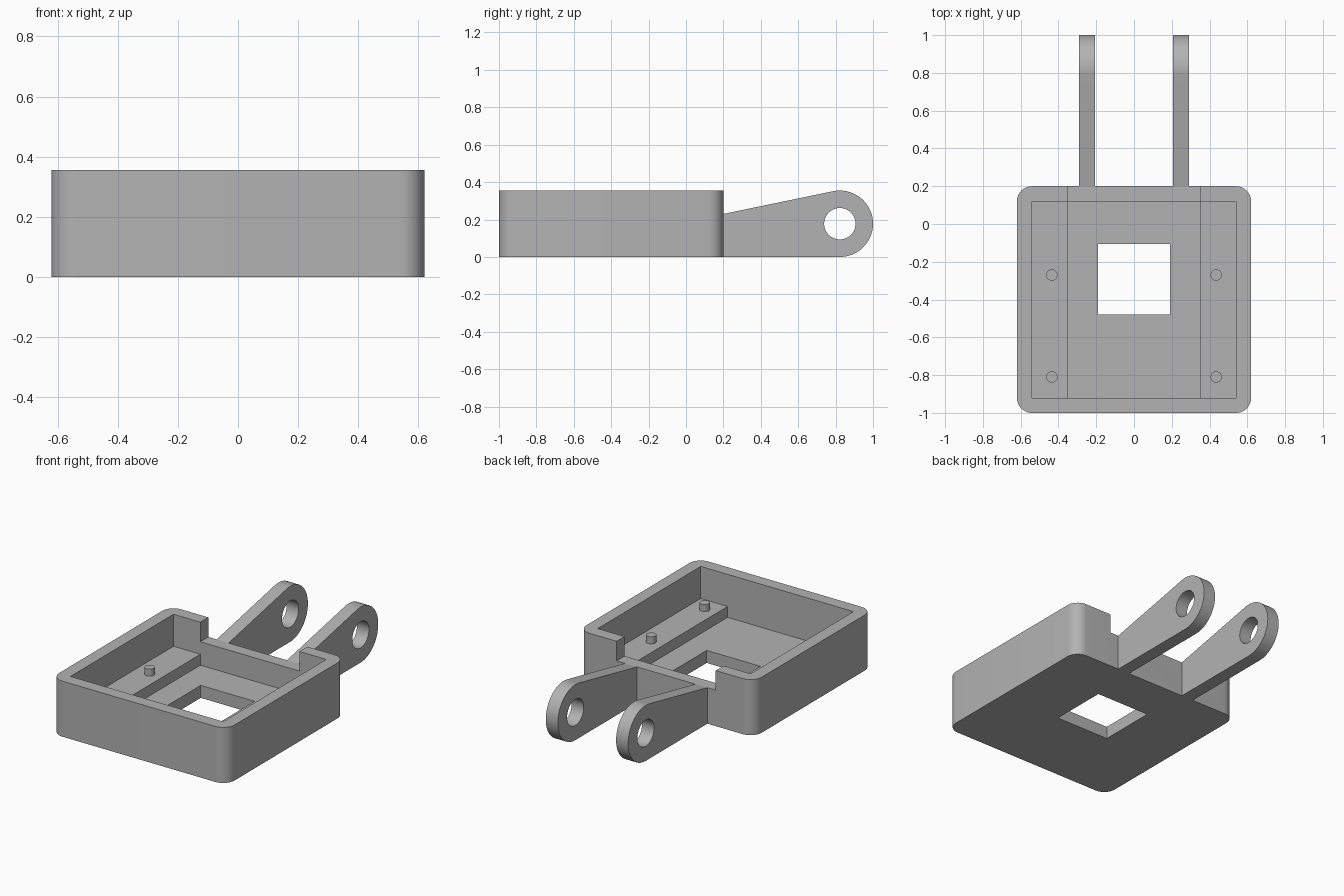
import bpy, bmesh, math
from mathutils import Matrix

cube = bpy.data.objects.get("Cube")
if cube:
    bpy.data.objects.remove(cube, do_unlink=True)

grey = bpy.data.materials.new("plain grey")
grey.use_nodes = True
GREY = (0.45, 0.45, 0.45, 1)
grey.diffuse_color = GREY
grey.node_tree.nodes["Principled BSDF"].inputs["Base Color"].default_value = GREY


def prism(name, outline, low, high, axis="Z"):
    """Extrude an outline: (x, y) along z, or (y, z) along x."""
    def place(p, h):
        return (p[0], p[1], h) if axis == "Z" else (h, p[0], p[1])
    bm = bmesh.new()
    face = bm.faces.new([bm.verts.new(place(p, low)) for p in outline])
    result = bmesh.ops.extrude_face_region(bm, geom=[face])
    shift = (0, 0, high - low) if axis == "Z" else (high - low, 0, 0)
    moved = [v for v in result["geom"] if isinstance(v, bmesh.types.BMVert)]
    bmesh.ops.translate(bm, verts=moved, vec=shift)
    bmesh.ops.recalc_face_normals(bm, faces=bm.faces[:])
    mesh = bpy.data.meshes.new(name)
    bm.to_mesh(mesh)
    bm.free()
    mesh.materials.append(grey)
    obj = bpy.data.objects.new(name, mesh)
    bpy.context.collection.objects.link(obj)
    return obj


def rect(x0, x1, y0, y1):
    return [(x0, y0), (x1, y0), (x1, y1), (x0, y1)]


def arc(cx, cy, r, start, end, steps):
    angles = [start + (end - start) * i / steps for i in range(steps + 1)]
    return [(cx + r * math.cos(a), cy + r * math.sin(a)) for a in angles]


def circle(cx, cy, r, steps):
    return arc(cx, cy, r, 0, math.tau, steps)[:-1]


def cut(obj, cutter):
    mod = obj.modifiers.new("cut", "BOOLEAN")
    mod.operation = "DIFFERENCE"
    mod.solver = "EXACT"
    mod.object = cutter
    bpy.context.view_layer.objects.active = obj
    bpy.ops.object.modifier_apply(modifier=mod.name)
    bpy.data.objects.remove(cutter, do_unlink=True)


def smooth(obj):
    bpy.ops.object.select_all(action="DESELECT")
    obj.select_set(True)
    bpy.context.view_layer.objects.active = obj
    bpy.ops.object.shade_smooth_by_angle(angle=math.radians(30))


HEIGHT, FLOOR, RAIL, NOTCH = 0.355, 0.08, 0.15, 0.23
HALF, WALL, FRONT, BACK = 0.62, 0.08, -1.0, 0.2
RAIL_X = 0.35

# Tray with rounded vertical corners
outline = []
corners = [(1, BACK - WALL), (-1, BACK - WALL), (-1, FRONT + WALL), (1, FRONT + WALL)]
for i, (side, y) in enumerate(corners):
    start = i * math.pi / 2
    outline += arc(side * (HALF - WALL), y, WALL, start, start + math.pi / 2, 10)
tray = prism("tray", outline, 0, HEIGHT)

# Cavity: wide above the side rails, narrow between them
inner = HALF - WALL
cut(tray, prism("cavity", rect(-inner, inner, FRONT + WALL, BACK - WALL), RAIL, 1))
cut(tray, prism("channel", rect(-RAIL_X, RAIL_X, FRONT + WALL, BACK - WALL), FLOOR, 1))

# Back wall notch and floor window
cut(tray, prism("notch", rect(-RAIL_X, RAIL_X, 0, 1), NOTCH, 1))
cut(tray, prism("window", rect(-0.19, 0.19, -0.48, -0.105), -1, 1))
smooth(tray)

# Locating pegs on the rails
for side, label in ((1, "left"), (-1, "right")):
    for y, end in ((-0.81, "front"), (-0.27, "back")):
        peg = prism(f"{label}_{end}_peg", circle(side * 0.435, y, 0.03, 24), RAIL, 0.195)
        smooth(peg)

# Hinge arms: tapered plates ending in a round eye
EYE_R = HEIGHT / 2
EYE_Y, EYE_Z = 1 - EYE_R, EYE_R
dy, dz = BACK - EYE_Y, NOTCH - EYE_Z
tangent = math.atan2(dz, dy) - math.acos(EYE_R / math.hypot(dy, dz))
profile = [(BACK, 0)] + arc(EYE_Y, EYE_Z, EYE_R, -math.pi / 2, tangent, 32) + [(BACK, NOTCH)]
for side, label in ((1, "left"), (-1, "right")):
    low, high = sorted((side * 0.206, side * 0.291))
    arm = prism(f"{label}_hinge_arm", profile, low, high, "X")
    cut(arm, prism("eye", circle(EYE_Y, EYE_Z, 0.084, 40), -1, 1, "X"))
    smooth(arm)
